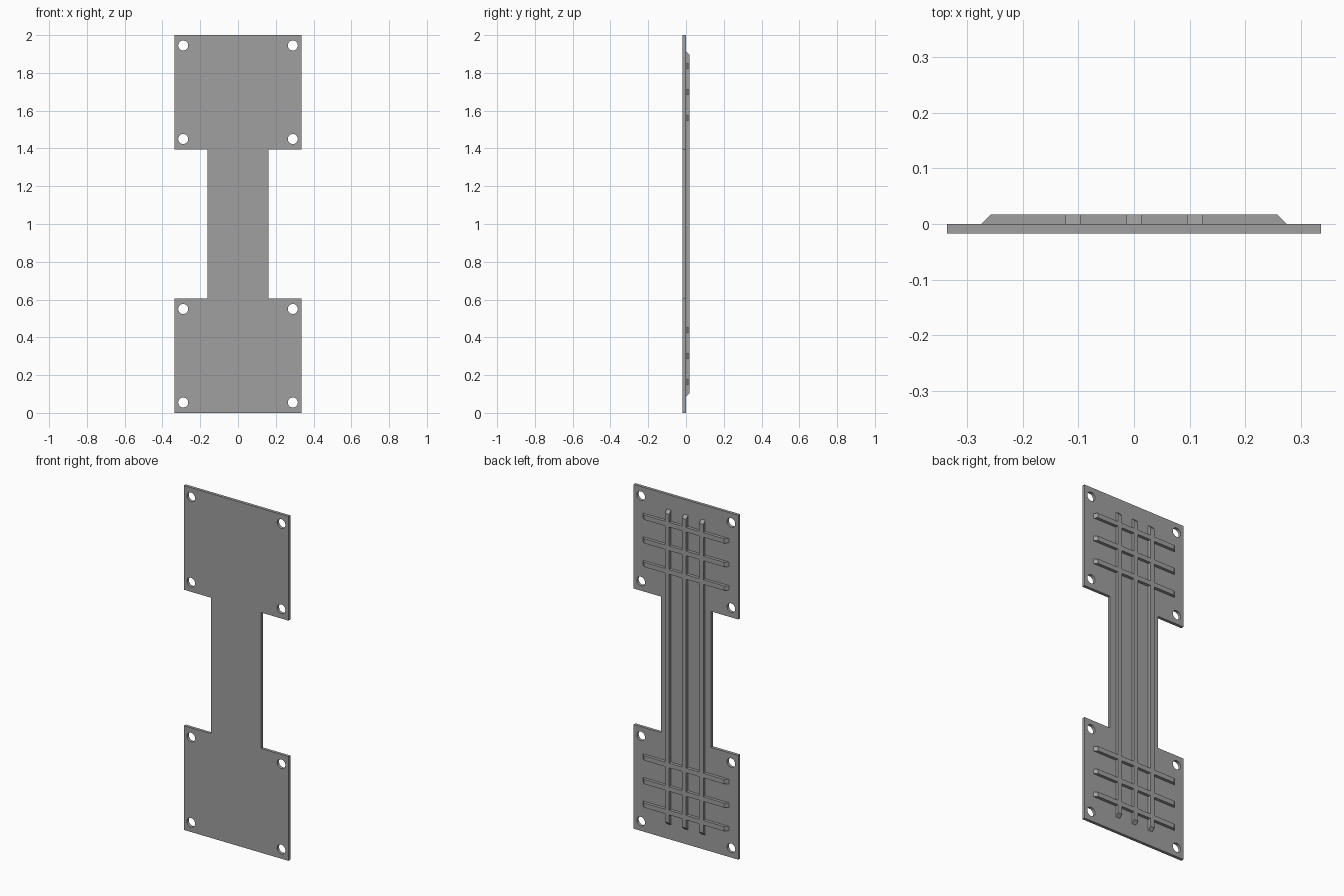
import bpy, bmesh
from mathutils import Matrix, Vector

cube = bpy.data.objects.get("Cube")
if cube:
    bpy.data.objects.remove(cube)

BACK, MID, FRONT = 0.0175, 0.0, -0.0175
RIB = 0.0135          # half the rib width

grey = bpy.data.materials.new("plain grey")
grey.use_nodes = True
colour = (0.35, 0.35, 0.35, 1)
grey.diffuse_color = colour
grey.node_tree.nodes["Principled BSDF"].inputs["Base Color"].default_value = colour


def prism(name, points, direction):
    """Extrude a flat outline along a direction into a closed solid."""
    bm = bmesh.new()
    face = bm.faces.new([bm.verts.new(p) for p in points])
    out = bmesh.ops.extrude_face_region(bm, geom=[face])
    verts = [v for v in out["geom"] if isinstance(v, bmesh.types.BMVert)]
    bmesh.ops.translate(bm, verts=verts, vec=Vector(direction))
    bmesh.ops.recalc_face_normals(bm, faces=bm.faces)
    return to_object(name, bm)


def to_object(name, bm):
    mesh = bpy.data.meshes.new(name)
    bm.to_mesh(mesh)
    bm.free()
    mesh.materials.append(grey)
    obj = bpy.data.objects.new(name, mesh)
    bpy.context.collection.objects.link(obj)
    return obj


def combine(target, other, operation):
    """Apply a boolean and remove the helper."""
    mod = target.modifiers.new("combine", "BOOLEAN")
    mod.operation, mod.solver, mod.object = operation, "EXACT", other
    bpy.context.view_layer.objects.active = target
    bpy.ops.object.modifier_apply(modifier=mod.name)
    bpy.data.objects.remove(other)


def rib_outline(half):
    """Side outline of a rib with sloped ends: (along, depth)."""
    slope = BACK - MID
    return [(-half, MID), (half, MID), (half - slope, BACK), (slope - half, BACK)]


# Plate: two wide ends joined by a narrow neck
right = [(0.336, 0), (0.336, 0.605), (0.1615, 0.605),
         (0.1615, 1.395), (0.336, 1.395), (0.336, 2)]
outline = right + [(-x, z) for x, z in reversed(right)]
plate = prism("plate", [(x, FRONT, z) for x, z in outline], (0, MID - FRONT, 0))

# Corner screw holes in both wide ends
bm = bmesh.new()
for x in (-0.29, 0.29):
    for z in (0.055, 0.55, 1.45, 1.945):
        place = Matrix.Translation((x, 0, z)) @ Matrix.Rotation(1.5707963, 4, "X")
        bmesh.ops.create_cone(bm, cap_ends=True, segments=32, radius1=0.0265,
                              radius2=0.0265, depth=0.2, matrix=place)
holes = to_object("hole_cutter", bm)
holes.hide_render = True
combine(plate, holes, "DIFFERENCE")

# Stiffening ribs on the back: three long uprights, three crossbars per end
ribs = None
for x in (-0.11, 0, 0.11):
    points = [(x - RIB, y, 1 + a) for a, y in rib_outline(0.914)]
    rib = prism("stiffening_ribs", points, (2 * RIB, 0, 0))
    if ribs is None:
        ribs = rib
    else:
        combine(ribs, rib, "UNION")
for side in (-1, 1):
    for offset in (0.562, 0.699, 0.836):
        z = 1 + side * offset
        points = [(a, y, z - RIB) for a, y in rib_outline(0.275)]
        combine(ribs, prism("crossbar", points, (0, 0, 2 * RIB)), "UNION")
